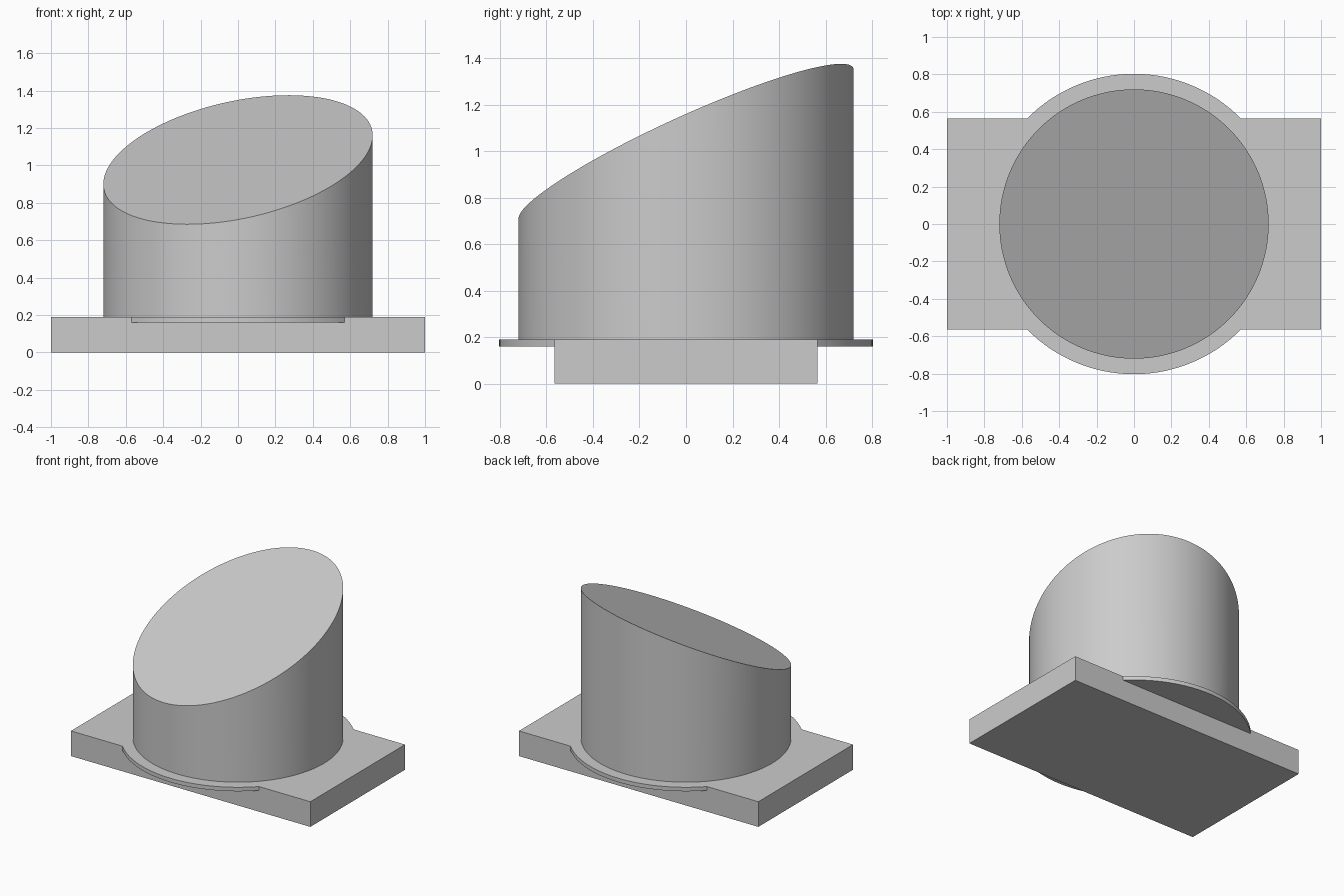
import bpy
import bmesh

cube = bpy.data.objects.get("Cube")
if cube:
    bpy.data.objects.remove(cube, do_unlink=True)

GREY = (0.6, 0.6, 0.6, 1.0)
BASE_TOP = 0.19
SIDES = 128

grey = bpy.data.materials.new("light grey")
grey.use_nodes = True
grey.diffuse_color = GREY
grey.node_tree.nodes["Principled BSDF"].inputs["Base Color"].default_value = GREY


def finish(name, bm):
    """Turn a bmesh into a named grey object."""
    bmesh.ops.recalc_face_normals(bm, faces=bm.faces)
    mesh = bpy.data.meshes.new(name)
    bm.to_mesh(mesh)
    bm.free()
    mesh.materials.append(grey)
    obj = bpy.data.objects.new(name, mesh)
    bpy.context.collection.objects.link(obj)
    return obj


def box(name, size, bottom):
    bm = bmesh.new()
    bmesh.ops.create_cube(bm, size=1)
    bmesh.ops.scale(bm, vec=size, verts=bm.verts)
    bmesh.ops.translate(bm, vec=(0, 0, bottom + size[2] / 2), verts=bm.verts)
    return finish(name, bm)


def cylinder(name, radius, bottom, top, slope=(0, 0)):
    """Upright cylinder whose top may be cut on a slant."""
    bm = bmesh.new()
    bmesh.ops.create_cone(bm, cap_ends=True, segments=SIDES,
                          radius1=radius, radius2=radius, depth=1)
    for v in bm.verts:
        if v.co.z > 0:
            v.co.z = top + slope[0] * v.co.x + slope[1] * v.co.y
        else:
            v.co.z = bottom
    return finish(name, bm)


def smooth(obj):
    bpy.ops.object.select_all(action='DESELECT')
    obj.select_set(True)
    bpy.context.view_layer.objects.active = obj
    bpy.ops.object.shade_smooth_by_angle(angle=0.5)


# Rectangular base with a thin round flange flush with its top
base = box("base_plate", (2.0, 1.13, BASE_TOP), 0)
flange = cylinder("flange_helper", 0.803, 0.16, BASE_TOP)
smooth(flange)
union = base.modifiers.new("join_flange", 'BOOLEAN')
union.operation = 'UNION'
union.solver = 'EXACT'
union.object = flange
flange.hide_render = True
flange.hide_viewport = True

# Round column with a slanted top
column = cylinder("slanted_column", 0.72, BASE_TOP - 0.01, 1.03, (0.18, 0.444))
smooth(column)
